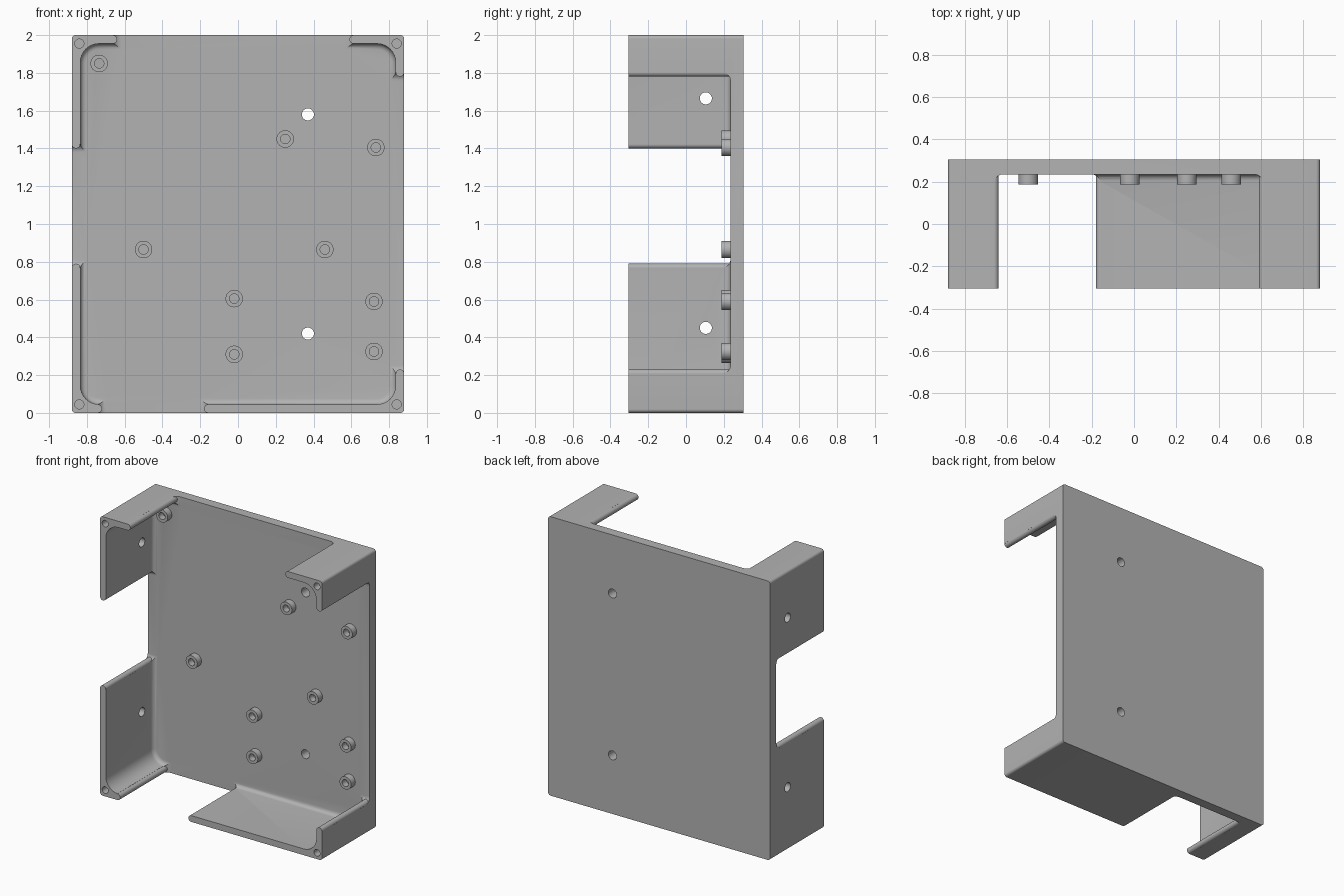
import bpy, bmesh, math
from mathutils import Matrix, Vector

cube = bpy.data.objects.get("Cube")
if cube:
    bpy.data.objects.remove(cube, do_unlink=True)

grey = bpy.data.materials.new("plain grey")
grey.use_nodes = True
grey.diffuse_color = (0.45, 0.45, 0.45, 1)
grey.node_tree.nodes["Principled BSDF"].inputs["Base Color"].default_value = (0.45, 0.45, 0.45, 1)

W, D, H = 0.88, 0.305, 2.0     # half width, half depth, height
T, FLOOR = 0.045, 0.235        # wall thickness, inner face of the back plate
R = T / 2                      # radius of rounded wall ends


def make(name, bm):
    mesh = bpy.data.meshes.new(name)
    bmesh.ops.recalc_face_normals(bm, faces=bm.faces)
    bm.to_mesh(mesh)
    bm.free()
    mesh.materials.append(grey)
    obj = bpy.data.objects.new(name, mesh)
    bpy.context.collection.objects.link(obj)
    return obj


def box(name, lo, hi, axis=None, radius=0, back_radius=0):
    """Box with edges along one axis rounded, then its back rim."""
    lo, hi = Vector(lo), Vector(hi)
    bm = bmesh.new()
    bmesh.ops.create_cube(bm, size=1)
    for v in bm.verts:
        v.co = Vector([(lo[i] + hi[i]) / 2 + v.co[i] * (hi[i] - lo[i]) for i in range(3)])

    def bevel(edges, r, n):
        bmesh.ops.bevel(bm, geom=edges, offset=r, segments=n, profile=0.5, affect='EDGES')

    if radius:
        bevel([e for e in bm.edges
               if abs((e.verts[0].co - e.verts[1].co).normalized()[axis]) > 0.99], radius, 8)
    if back_radius:
        bevel([e for e in bm.edges
               if all(abs(v.co.y - hi.y) < 1e-5 for v in e.verts)], back_radius, 5)
    return make(name, bm)


def rod(name, center, radius, length, axis='Y'):
    bm = bmesh.new()
    turn = Matrix.Rotation(math.pi / 2, 4, 'X' if axis == 'Y' else 'Y')
    bmesh.ops.create_cone(bm, cap_ends=True, segments=32, radius1=radius, radius2=radius,
                          depth=length, matrix=Matrix.Translation(center) @ turn)
    return make(name, bm)


def cut(target, cutter):
    mod = target.modifiers.new("cut", 'BOOLEAN')
    mod.operation, mod.solver, mod.object = 'DIFFERENCE', 'EXACT', cutter
    with bpy.context.temp_override(object=target, active_object=target):
        bpy.ops.object.modifier_apply(modifier=mod.name)
    bpy.data.objects.remove(cutter, do_unlink=True)


parts = []

# Open tray with rounded cavity
tray = box("enclosure_tray", (-W, -D, 0), (W, D, H), 1, 0.02)
cut(tray, box("cavity", (-W + T, -1, T), (W - T, FLOOR, H - T), 1, 0.1, 0.03))
parts.append(tray)

# Wall openings: side direction, start, end
openings = [("left", 1, 0.23, 1.78), ("right", -1, 0.79, 1.40),
            ("top", 1, -0.64, 0.59), ("bottom", -1, -0.72, -0.18)]
for name, sign, a, b in openings:
    upright = name in ("left", "right")
    if upright:
        mid = sign * (W - R)
        lo, hi = (mid - 0.06, -1, a - R), (mid + 0.06, FLOOR, b + R)
    else:
        mid = H - R if sign > 0 else R
        lo, hi = (a - R, -1, mid - 0.06), (b + R, FLOOR, mid + 0.06)
    cut(tray, box("opening", lo, hi, 0 if upright else 2, 0.045))
    # Rounded wall ends beside the opening
    for k, end in enumerate((a - R, b + R)):
        y0, y1 = -D, FLOOR + 0.02
        c = (mid, (y0 + y1) / 2, end) if upright else (end, (y0 + y1) / 2, mid)
        parts.append(rod(f"{name}_wall_end_{k + 1}", c, R - 0.0002, y1 - y0))

# Corner screw holes
for x in (-0.84, 0.84):
    for z in (T, H - T):
        cut(tray, rod("corner_hole", (x, -D, z), 0.024, 0.4))

# Mounting holes through the back and the right wall
for z in (0.42, 1.58):
    cut(tray, rod("back_hole", (0.37, D, z), 0.032, 0.4))
for z in (0.45, 1.665):
    cut(tray, rod("side_hole", (-W, 0.105, z), 0.032, 0.4, 'X'))

# Hollow standoffs on the back plate
spots = [(-0.735, 1.85), (0.25, 1.45), (0.73, 1.405), (-0.5, 0.865), (0.46, 0.865),
         (-0.02, 0.605), (0.72, 0.59), (-0.02, 0.31), (0.72, 0.325)]
for i, (x, z) in enumerate(spots):
    post = rod(f"standoff_{i + 1}", (x, 0.215, z), 0.046, 0.055)
    cut(post, rod("standoff_hole", (x, 0.18, z), 0.025, 0.11))
    parts.append(post)

# Smooth curved surfaces, keep edges sharp
for o in bpy.context.selected_objects:
    o.select_set(False)
for o in parts:
    o.select_set(True)
bpy.context.view_layer.objects.active = tray
bpy.ops.object.shade_smooth_by_angle(angle=math.radians(30))
